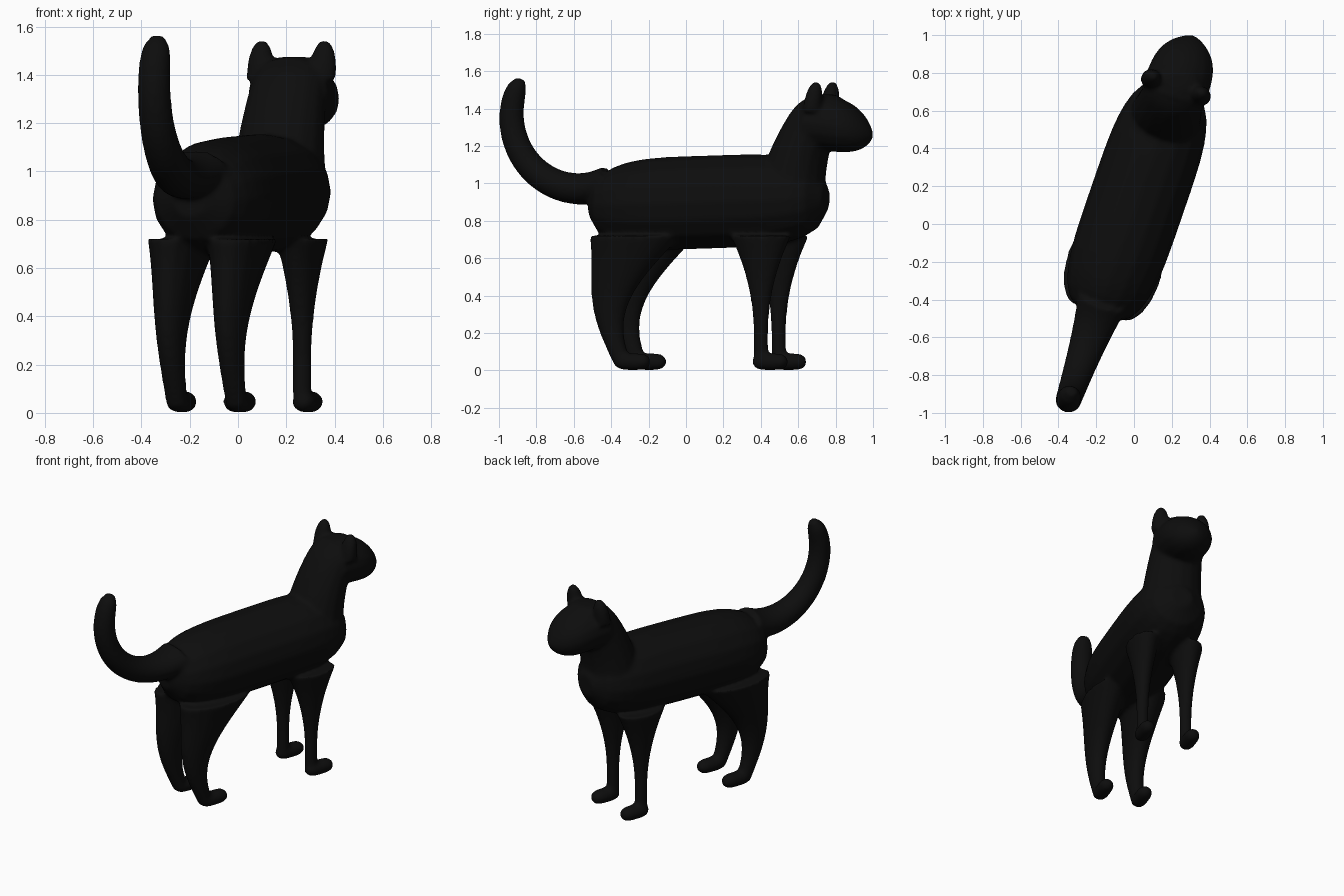
import bpy, bmesh, math
from mathutils import Vector, Matrix

if "Cube" in bpy.data.objects:
    bpy.data.objects.remove(bpy.data.objects["Cube"], do_unlink=True)

SIDES = 16
STEPS = 20
ALONG, UP = Vector((0, 1, 0)), Vector((0, 0, 1))
bm = bmesh.new()


def taper(u, power, roundness=.5):
    """Full size in the middle, closing towards u = 1."""
    return (1 - abs(u) ** power) ** roundness


def tube(shape, start, stop, axis=None, side=0):
    """Closed tube of ellipses; shape(u) gives along, height, half depth, half width.
    Rings face the axis, or follow the path when no axis is given."""
    stations = [shape(start + (stop - start) * i / STEPS) for i in range(STEPS + 1)]
    centres = [Vector((side, along, height)) for along, height, _, _ in stations]
    rings = []
    for i, (_, _, depth, width) in enumerate(stations):
        path = centres[min(i + 1, STEPS)] - centres[max(i - 1, 0)]
        across = (axis or path.normalized()).cross(Vector((1, 0, 0)))
        ring = []
        for k in range(SIDES):
            angle = math.tau * k / SIDES
            offset = across * depth * math.sin(angle)
            offset.x += width * math.cos(angle)
            ring.append(bm.verts.new(centres[i] + offset))
        rings.append(ring)
    for ring, following in zip(rings, rings[1:]):
        for k in range(SIDES):
            n = (k + 1) % SIDES
            bm.faces.new((ring[k], ring[n], following[n], following[k]))
    bm.faces.new(reversed(rings[0]))
    bm.faces.new(rings[-1])


def torso(u):
    size = taper(u, 4, .4)
    return .12 + .67 * u, .9 + .02 * u, .25 * size, .255 * size


def neck(u):
    size = taper(u, 16)
    return .59 + .2 * u ** 1.7, .95 + .53 * u, (.18 - .05 * u) * size, (.2 - .05 * u) * size


def head(u):
    size = taper(u, 4, .8)
    return .7 + .35 * u, 1.325 - .07 * u * u, .15 * size, .175 * size


def ear(u):
    size = taper(u, 3, .6)
    return .75 + .025 * u, 1.38 + .17 * u, .05 * size, .058 * size


def tail(u):
    # Part of a circle, sweeping back and up from the rump
    angle = math.radians(-25 + 147 * u)
    size = taper(u, 20)
    return (-.605 - .39 * math.sin(angle), 1.36 - .39 * math.cos(angle),
            (.09 - .03 * u) * size, (.068 + .07 * (1 - u) ** 3) * size)


def front_leg(height):
    swell = max(0, height - .2) ** 2
    return .465, height, .04 + .48 * swell, .038 + .23 * swell


def rear_leg(height):
    swell = height ** 2
    bend = math.sin(math.pi * height / .6)
    return -.305 - .09 * bend, height, .05 + .4 * swell, .045 + .16 * swell


def front_paw(u):
    size = taper(u, 4)
    return .52 + .1 * u, .046, .046 * size, .05 * size


def rear_paw(u):
    along, height, depth, width = front_paw(u)
    return along - .785, height, depth, width


# Trunk, head and tail
tube(torso, -.99, .99, ALONG)
tube(neck, 0, .99, UP)
tube(head, 0, .99, ALONG)
tube(tail, 0, .99)

# Paired parts
for sign in (-1, 1):
    tube(ear, 0, .98, UP, sign * .137)
    tube(front_leg, .02, .72, UP, sign * .146)
    tube(front_paw, -.98, .98, ALONG, sign * .152)
    tube(rear_leg, .02, .72, UP, sign * .13)
    tube(rear_paw, -.98, .98, ALONG, sign * .13)

# Turn the whole animal a little off the long axis
bmesh.ops.recalc_face_normals(bm, faces=bm.faces)
bm.transform(Matrix.Rotation(math.radians(-19), 4, 'Z') @ Matrix.Translation((-.025, 0, 0)))
mesh = bpy.data.meshes.new("cat_body")
bm.to_mesh(mesh)
bm.free()
cat = bpy.data.objects.new("cat_body", mesh)
bpy.context.collection.objects.link(cat)

# Black coat
coat = bpy.data.materials.new("black_coat")
coat.use_nodes = True
colour = (.004, .004, .004, 1)
coat.diffuse_color = colour
coat.node_tree.nodes["Principled BSDF"].inputs["Base Color"].default_value = colour
mesh.materials.append(coat)

# Fuse the parts into one smooth skin
fuse = cat.modifiers.new("fuse", 'REMESH')
fuse.mode = 'VOXEL'
fuse.voxel_size = .012
fuse.use_smooth_shade = True
blend = cat.modifiers.new("blend", 'SMOOTH')
blend.factor = .5
blend.iterations = 10
